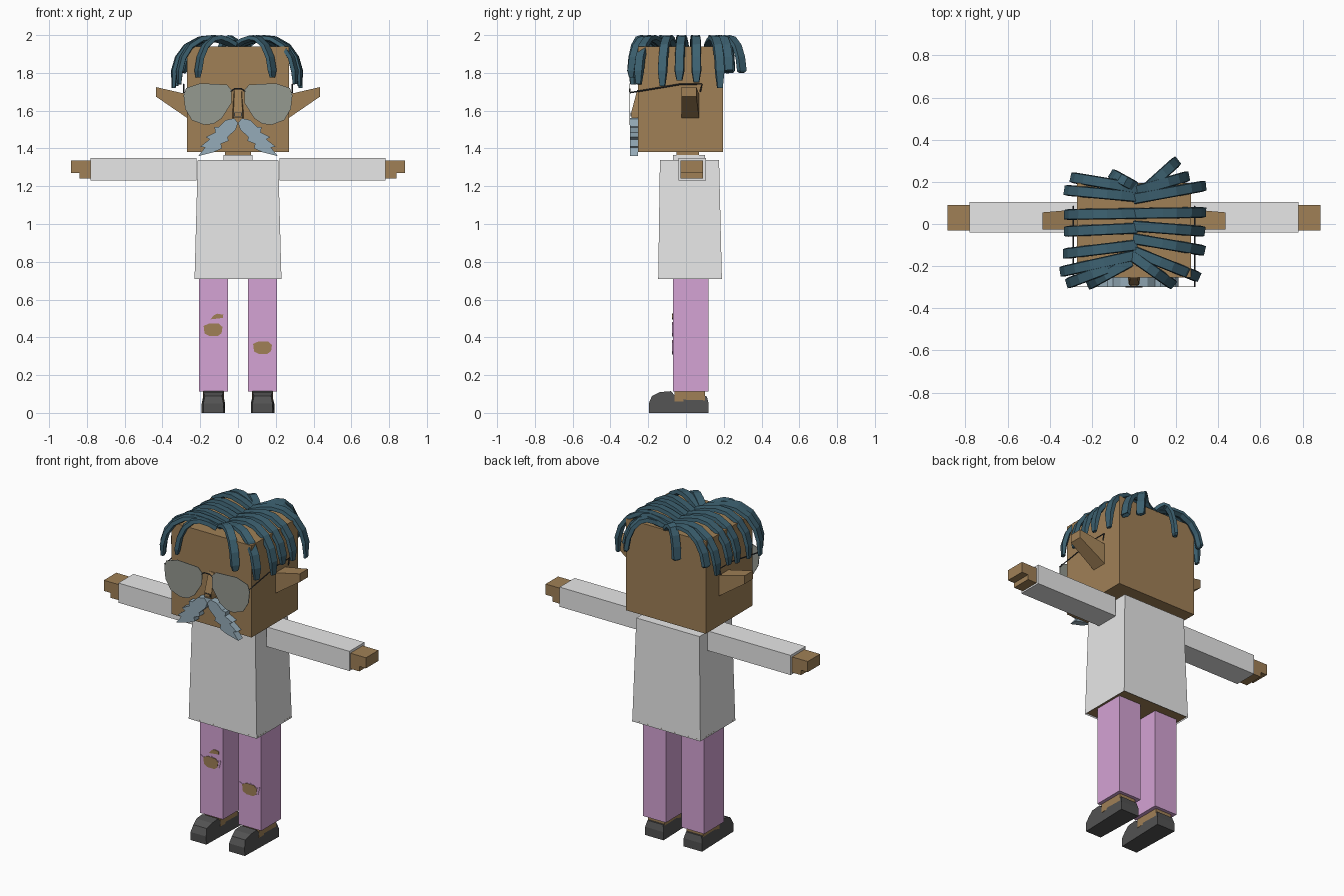
import bpy, bmesh
from mathutils import Vector

if "Cube" in bpy.data.objects:
    bpy.data.objects.remove(bpy.data.objects["Cube"])


def material(name, r, g, b):
    m = bpy.data.materials.new(name)
    m.use_nodes = True
    m.diffuse_color = (r, g, b, 1)
    bsdf = next(n for n in m.node_tree.nodes if n.type == "BSDF_PRINCIPLED")
    bsdf.inputs["Base Color"].default_value = (r, g, b, 1)
    return m


skin = material("brown skin", .35, .216, .094)
white = material("white cloth", .8, .8, .8)
pink = material("pink cloth", .66, .367, .66)
teal = material("teal hair", .046, .119, .163)
grey_blue = material("grey blue whiskers", .3, .41, .48)
lens_grey = material("lens grey", .3, .32, .28)
black = material("shoe black", .085, .085, .085)
wire = material("dark wire", .04, .045, .05)


def finish(name, bm, *mats):
    bmesh.ops.recalc_face_normals(bm, faces=bm.faces)
    me = bpy.data.meshes.new(name)
    bm.to_mesh(me)
    bm.free()
    for m in mats:
        me.materials.append(m)
    ob = bpy.data.objects.new(name, me)
    bpy.context.collection.objects.link(ob)
    return ob


def loft(bm, rings):
    """Skin a list of equal point rings and cap both ends."""
    rings = [[bm.verts.new(p) for p in ring] for ring in rings]
    n = len(rings[0])
    for a, b in zip(rings, rings[1:]):
        for i in range(n):
            j = (i + 1) % n
            bm.faces.new((a[i], a[j], b[j], b[i]))
    bm.faces.new(rings[0])
    bm.faces.new(rings[-1])
    return bm


def rect(x, y, z):
    return [(x[0], y[0], z), (x[1], y[0], z), (x[1], y[1], z), (x[0], y[1], z)]


def box(name, x, y, z, mat):
    return finish(name, loft(bmesh.new(), [rect(x, y, z[0]), rect(x, y, z[1])]), mat)


def plate(name, outline, y0, y1, mat, side=1):
    """Extrude an x-z outline along y."""
    rings = [[(side * x, y, z) for x, z in outline] for y in (y0, y1)]
    return finish(name, loft(bmesh.new(), rings), mat)


def rod(name, points, r, mat):
    cu = bpy.data.curves.new(name, "CURVE")
    cu.dimensions = "3D"
    cu.bevel_depth = r
    cu.bevel_resolution = 0
    sp = cu.splines.new("POLY")
    sp.points.add(len(points) - 1)
    for p, co in zip(sp.points, points):
        p.co = (*co, 1)
    cu.materials.append(mat)
    ob = bpy.data.objects.new(name, cu)
    bpy.context.collection.objects.link(ob)


# Head, neck and collar
box("head", (-.27, .27), (-.255, .195), (1.38, 1.94), skin)
box("neck", (-.07, .07), (-.05, .07), (1.3, 1.39), skin)
box("collar", (-.077, .077), (-.07, .1), (1.33, 1.365), white)

# Shirt, with the body showing inside the hem
bm = loft(bmesh.new(), [rect((-.23, .23), (-.147, .19), .71),
                        rect((-.213, .213), (-.138, .175), 1.34)])
hem = min(bm.faces, key=lambda f: f.calc_center_median().z)
bmesh.ops.inset_region(bm, faces=[hem], thickness=.008)
hem.material_index = 1
for v in hem.verts:
    v.co.z += .01
finish("shirt", bm, white, skin)

# Nose
bm = loft(bmesh.new(), [
    [(-w, -.25, z), (w, -.25, z), (w * .8, y, z), (-w * .8, y, z)]
    for w, y, z in ((.03, -.287, 1.56), (.03, -.29, 1.59), (.022, -.258, 1.71))])
finish("nose", bm, skin)
box("nostril_shadow", (-.02, .02), (-.293, -.285), (1.57, 1.59), wire)
box("nose_tip", (-.015, .015), (-.295, -.285), (1.573, 1.587), skin)

lens = [(.275, 1.72), (.2, 1.745), (.06, 1.738), (.033, 1.71), (.035, 1.64), (.085, 1.56),
        (.13, 1.53), (.18, 1.525), (.245, 1.55), (.28, 1.61), (.288, 1.68)]
whisker = [(0, 1.535), (.02, 1.56), (.065, 1.55), (.1, 1.515), (.125, 1.512), (.12, 1.485),
           (.17, 1.46), (.15, 1.448), (.2, 1.41), (.175, 1.405), (.21, 1.36), (.13, 1.38),
           (.085, 1.4), (.09, 1.425), (.05, 1.44), (.055, 1.46), (.012, 1.5)]
palm = [(.77, 1.335), (.885, 1.335), (.885, 1.27), (.84, 1.27), (.84, 1.24), (.77, 1.24)]
shoe = [(-.195, 0), (-.197, .05), (-.18, .09), (-.14, .11), (-.08, .115),
        (-.06, .093), (.11, .088), (.12, .05), (.12, 0)]

for side, tag in ((1, "left"), (-1, "right")):
    def span(a, b):
        return tuple(sorted((side * a, side * b)))

    # Arm and hand
    box(tag + "_sleeve", span(.22, .78), (-.04, .105), (1.23, 1.35), white)
    plate(tag + "_hand", palm, -.03, .09, skin, side)

    # Ear, widening toward a flat outer end
    ear = [[(side * x, y0, z0), (side * x, y1, z0), (side * x, y1, z1), (side * x, y0, z1)]
           for x, y0, y1, z0, z1 in ((.26, -.025, .07, 1.555, 1.685),
                                     (.435, -.025, .055, 1.675, 1.725))]
    finish(tag + "_ear", loft(bmesh.new(), ear), skin)

    # Spectacles and moustache
    plate(tag + "_lens", lens, -.3, -.296, lens_grey, side)
    x = side * .288
    rod(tag + "_temple", [(x, -.298, 1.695), (x, -.03, 1.74), (x, .085, 1.74), (x, .075, 1.7)],
        .004, wire)
    plate(tag + "_moustache", whisker, -.297, -.253, grey_blue, side)

    # Trouser leg, ankle and shoe
    box(tag + "_trouser_leg", span(.052, .206), (-.07, .12), (.112, .73), pink)
    box(tag + "_ankle", span(.075, .185), (-.06, .1), (.06, .12), skin)
    rings = []
    for dx in (-.062, .062):
        ring = []
        for y, z in shoe:
            k = (.85 if z > .08 else 1) * (.85 if y < -.17 else 1)
            ring.append((side * .13 + dx * k, y, z))
        rings.append(ring)
    finish(tag + "_shoe", loft(bmesh.new(), rings), black)

rod("spectacle_bridge", [(-.04, -.298, 1.7), (-.02, -.298, 1.715), (.02, -.298, 1.715),
                         (.04, -.298, 1.7)], .004, wire)


# Torn knees: a frayed rim with skin showing in the middle
def tear(name, x, z):
    rim = [(-.068, .03), (-.05, .02), (0, .04), (.05, .02), (.068, .03),
           (.055, -.02), (.03, -.036), (-.03, -.036), (-.055, -.015)]
    gap = [(-.05, .02), (-.02, .034), (.03, .032), (.05, .015), (.045, -.018),
           (.025, -.033), (-.02, -.033), (-.045, -.02)]
    plate(name + "_rim", [(x + a, z + b) for a, b in rim], -.073, -.069, pink)
    plate(name + "_skin", [(x + a, z + b) for a, b in gap], -.075, -.069, skin)


tear("right_knee_tear", -.132, .44)
tear("left_knee_tear", .13, .345)
plate("small_tear", [(-.145, .495), (-.08, .503), (-.078, .52), (-.11, .525), (-.13, .515)],
      -.074, -.069, skin)


# Locks of hair: flat tapering bands arching from the parting
def lock(name, x0, y0, x1, y1, drop):
    root, end = Vector((x0, y0, 0)), Vector((x1, y1, 0))
    steps = ((0, 1.945), (.22, 1.97), (.42, 1.983), (.6, 1.977), (.8, 1.94),
             (.93, 1.88), (.99, 1.81), (1, drop))
    path = [root.lerp(end, t) + Vector((0, 0, z)) for t, z in steps]
    across = (end - root).cross(Vector((0, 0, 1))).normalized()
    rings = []
    for i, p in enumerate(path):
        tangent = path[min(i + 1, len(path) - 1)] - path[max(i - 1, 0)]
        up = across.cross(tangent).normalized()
        k = .6 if i == len(path) - 1 else 1
        rings.append([p + across * a * k + up * b * k for a, b in
                      ((.026, -.006), (.022, .014), (-.022, .017),
                       (-.026, -.006), (0, -.017))])
    finish(name, loft(bmesh.new(), rings), teal)


locks = [
    (.01, .17, -.29, .22, 1.8), (0, .18, -.1, .235, 1.8), (.01, .13, -.32, .16, 1.74),
    (.01, .05, -.32, .045, 1.76), (.01, -.02, -.32, -.035, 1.74), (.01, -.1, -.325, -.14, 1.73),
    (0, -.15, -.34, -.225, 1.72), (-.02, -.17, -.31, -.28, 1.74), (-.02, -.18, -.21, -.285, 1.775),
    (.05, .16, .2, .295, 1.8), (.02, .16, .25, .225, 1.82), (0, .12, .33, .18, 1.72),
    (0, .05, .33, .055, 1.75), (0, -.01, .325, -.035, 1.76), (0, -.07, .325, -.125, 1.73),
    (0, -.13, .3, -.25, 1.74), (-.01, -.15, .18, -.285, 1.775)]
for n, spec in enumerate(locks, 1):
    lock(f"hair_lock_{n}", *spec)
